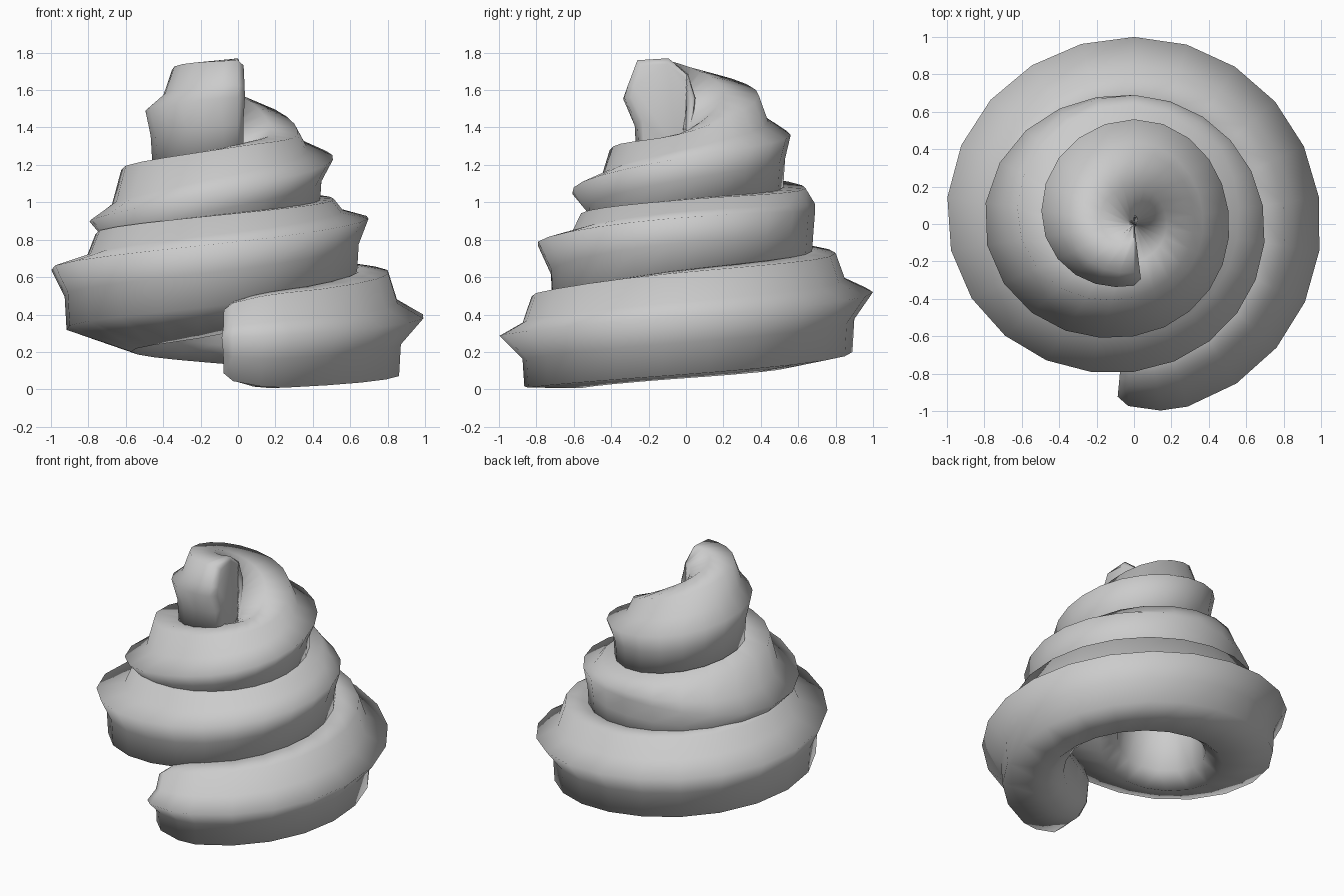
import bpy, bmesh, math

if "Cube" in bpy.data.objects:
    bpy.data.objects.remove(bpy.data.objects["Cube"])

# One row per quarter turn, starting at the front and turning to the right:
# ridge radius, ridge height, width, height above ridge, depth below ridge,
# inset above ridge, inset below ridge, extra depth of the inner underside
KNOTS = [
    (1.02, 0.28, 0.58, 0.23, 0.28, 0.13, 0.13, 0.00),
    (1.00, 0.39, 0.56, 0.25, 0.31, 0.14, 0.12, 0.02),
    (1.00, 0.52, 0.56, 0.22, 0.32, 0.15, 0.10, 0.07),
    (1.00, 0.65, 0.58, 0.20, 0.32, 0.19, 0.07, 0.12),
    (0.79, 0.79, 0.66, 0.16, 0.33, 0.18, 0.07, 0.14),
    (0.70, 0.92, 0.70, 0.10, 0.30, 0.14, 0.05, 0.10),
    (0.69, 0.95, 0.72, 0.13, 0.28, 0.00, 0.01, 0.08),
    (0.80, 0.90, 0.82, 0.30, 0.22, 0.13, 0.09, 0.06),
    (0.60, 1.08, 0.64, 0.23, 0.22, 0.16, 0.08, 0.08),
    (0.51, 1.24, 0.54, 0.14, 0.26, 0.14, 0.06, 0.06),
    (0.56, 1.36, 0.58, 0.22, 0.28, 0.12, 0.03, 0.05),
    (0.49, 1.50, 0.50, 0.23, 0.30, 0.09, 0.03, 0.03),
    (0.33, 1.56, 0.38, 0.21, 0.32, 0.02, 0.07, 0.00),
]


def knot(k):
    """Smooth interpolation between the quarter-turn rows."""
    i = max(0, min(len(KNOTS) - 2, math.floor(k)))
    t = k - i
    a, b, c, d = (KNOTS[max(0, min(len(KNOTS) - 1, i + j))] for j in (-1, 0, 1, 2))
    return [q + 0.5 * t * (r - p + t * (2 * p - 5 * q + 4 * r - s + t * (3 * (q - r) + s - p)))
            for p, q, r, s in zip(a, b, c, d)]


def ring(bm, k, scale=1.0):
    radius, z, w, up, down, above, below, extra = knot(k)
    ang = math.radians(90 * k - 90)
    outline = [(0, 0), (above, 0.32 * up), (above + 0.05, 0.95 * up), (0.62 * w, up),
               (0.9 * w, 0.6 * up), (w, 0), (0.95 * w, -0.7 * down - extra),
               (0.75 * w, -down - extra), (below + 0.01, -down), (below, -0.45 * down)]
    verts = []
    for u, v in outline:
        r = radius - 0.5 * w - (u - 0.5 * w) * scale
        verts.append(bm.verts.new((r * math.cos(ang), r * math.sin(ang), z + v * scale)))
    return verts


# Coiled swirl: rounded start, three turns, blunt tip
bm = bmesh.new()
stations = [(-0.06, 0.68), (-0.02, 0.84), (0.09, 0.96)]
stations += [(i / 5.5, 1.0) for i in range(1, 66)] + [(12.0, 1.0), (12.08, 0.85)]
rings = [ring(bm, k, s) for k, s in stations]
n = len(rings[0])
for a, b in zip(rings, rings[1:]):
    for j in range(n):
        m = (j + 1) % n
        bm.faces.new((a[j], a[m], b[m], b[j]))
bm.faces.new(rings[0])
bm.faces.new(rings[-1])
bmesh.ops.recalc_face_normals(bm, faces=bm.faces)

mesh = bpy.data.meshes.new("swirl")
bm.to_mesh(mesh)
bm.free()
swirl = bpy.data.objects.new("swirl", mesh)
bpy.context.collection.objects.link(swirl)

grey = bpy.data.materials.new("light grey")
grey.diffuse_color = (0.6, 0.6, 0.6, 1)
grey.use_nodes = True
grey.node_tree.nodes["Principled BSDF"].inputs["Base Color"].default_value = grey.diffuse_color
mesh.materials.append(grey)

bpy.context.view_layer.objects.active = swirl
swirl.select_set(True)
bpy.ops.object.shade_smooth_by_angle(angle=math.radians(150))
